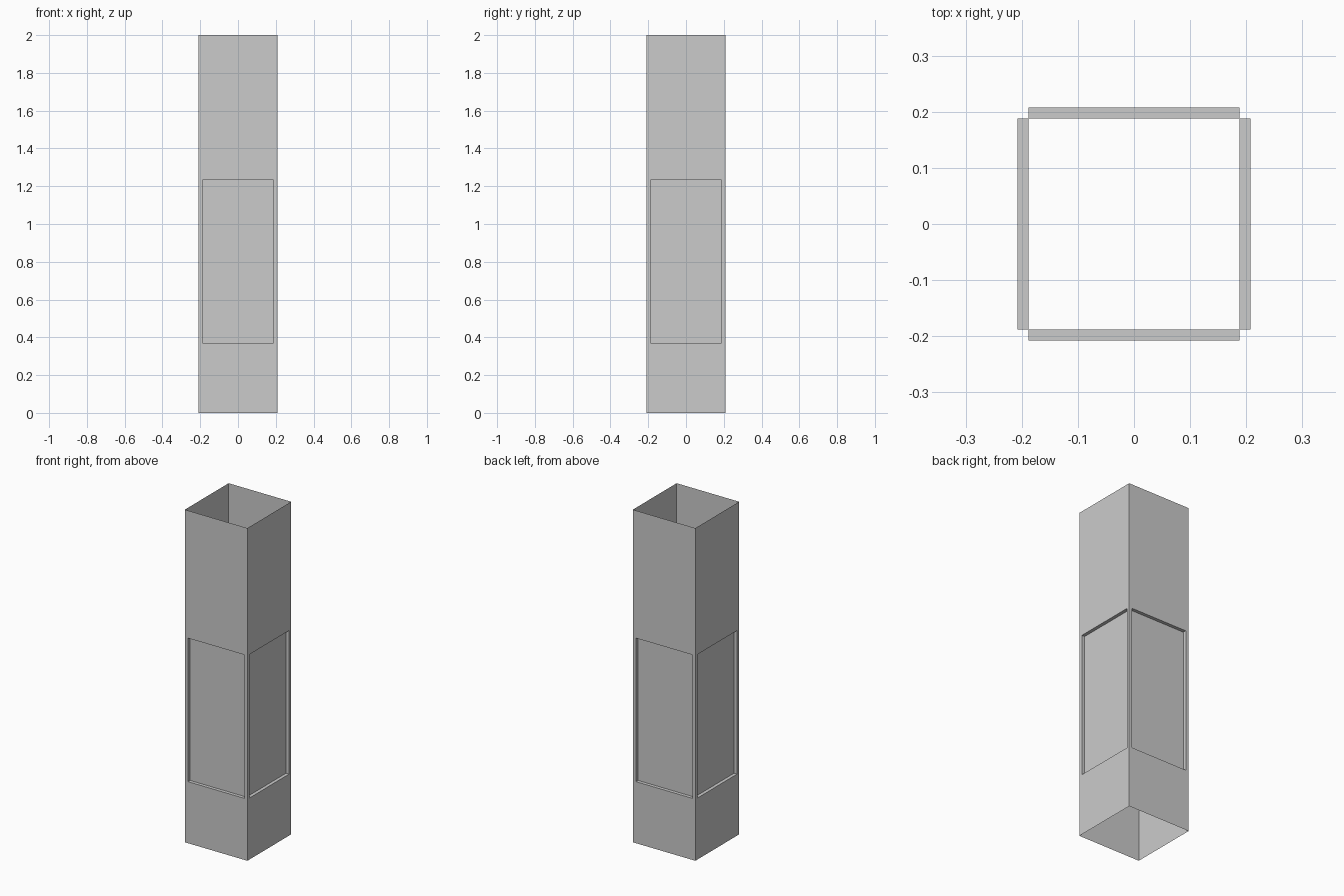
import bpy, bmesh
from mathutils import Vector

if "Cube" in bpy.data.objects:
    bpy.data.objects.remove(bpy.data.objects["Cube"])

HALF = 0.208                      # half width of the square shaft
LEVELS = [0.0, 0.35, 1.253, 2.0]  # ring heights, the middle band carries the panels
RIM, DEPTH = 0.02, 0.02           # panel border and recess depth

# Open square shaft made of stacked rings
bm = bmesh.new()
corners = [(-HALF, -HALF), (HALF, -HALF), (HALF, HALF), (-HALF, HALF)]
rings = [[bm.verts.new((x, y, z)) for x, y in corners] for z in LEVELS]
bands = []
for low, high in zip(rings, rings[1:]):
    bands.append([bm.faces.new((low[i], low[(i + 1) % 4], high[(i + 1) % 4], high[i]))
                  for i in range(4)])
bm.normal_update()

# Recessed panel on each of the four sides
for face in bands[1]:
    inward = -face.normal.copy()
    bmesh.ops.inset_individual(bm, faces=[face], thickness=RIM, use_even_offset=True)
    # Step the inner face back, leaving ledges around it
    extruded = bmesh.ops.extrude_discrete_faces(bm, faces=[face])["faces"]
    bmesh.ops.translate(bm, verts=extruded[0].verts[:], vec=Vector(inward) * DEPTH)

mesh = bpy.data.meshes.new("panelled_shaft")
bm.to_mesh(mesh)
bm.free()
shaft = bpy.data.objects.new("panelled_shaft", mesh)
bpy.context.collection.objects.link(shaft)
